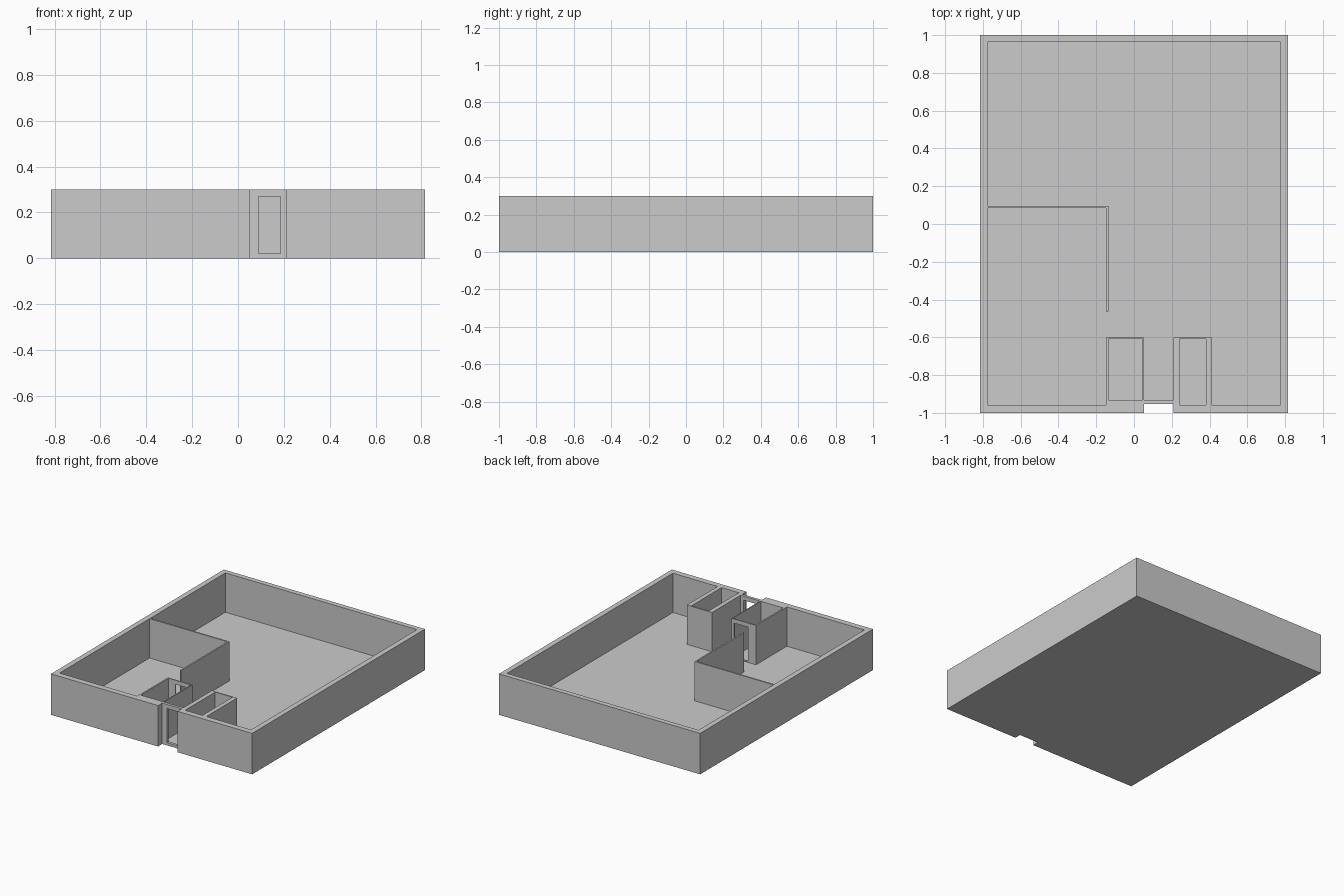
import bpy
import bmesh

if "Cube" in bpy.data.objects:
    bpy.data.objects.remove(bpy.data.objects["Cube"])

FLOOR, TOP = 0.012, 0.30
SILL, HEAD = 0.02, 0.27


def prism(name, outline, z0=FLOOR, z1=TOP):
    """Extrude a flat counter-clockwise outline from z0 up to z1."""
    bm = bmesh.new()
    face = bm.faces.new([bm.verts.new((x, y, z0)) for x, y in outline])
    ext = bmesh.ops.extrude_face_region(bm, geom=[face], use_keep_orig=True)
    for v in ext["geom"]:
        if isinstance(v, bmesh.types.BMVert):
            v.co.z = z1
    bmesh.ops.recalc_face_normals(bm, faces=bm.faces)
    mesh = bpy.data.meshes.new(name)
    bm.to_mesh(mesh)
    bm.free()
    obj = bpy.data.objects.new(name, mesh)
    bpy.context.collection.objects.link(obj)
    return obj


def block(name, x0, x1, y0, y1, z0=FLOOR, z1=TOP):
    return prism(name, [(x0, y0), (x1, y0), (x1, y1), (x0, y1)], z0, z1)


def door_wall(name, x0, x1, y0, y1, d0, d1, z0=FLOOR):
    """Wall along x with a doorway between d0 and d1."""
    block(name + "_left_post", x0, d0, y0, y1, z0)
    block(name + "_right_post", d1, x1, y0, y1, z0)
    block(name + "_lintel", d0, d1, y0, y1, HEAD, TOP)
    block(name + "_sill", d0, d1, y0, y1, z0, SILL)


# Floor slab with the entrance recess
prism("floor", [(-0.815, -1), (0.052, -1), (0.052, -0.952), (0.21, -0.952),
                (0.21, -1), (0.815, -1), (0.815, 1), (-0.815, 1)], 0, FLOOR)

# Outer wall, one loop running from one side of the entrance to the other
prism("outer_wall", [
    (0.052, -1), (0.052, -0.931), (-0.136, -0.931), (-0.136, -0.957),
    (-0.776, -0.957), (-0.776, 0.963), (0.776, 0.963), (0.776, -0.957),
    (0.21, -0.957), (0.21, -1), (0.815, -1), (0.815, 1), (-0.815, 1),
    (-0.815, -1)])

# Recessed entrance
door_wall("entrance", 0.052, 0.21, -0.952, -0.931, 0.09, 0.185)

# Large side room: L-shaped partition, then a gap, then the short stretch
prism("side_room_wall", [(-0.776, 0.085), (-0.147, 0.085), (-0.147, -0.463),
                         (-0.136, -0.463), (-0.136, 0.096), (-0.776, 0.096)])
block("side_room_front_wall", -0.147, -0.136, -0.957, -0.601)

# Small room beside the hall
door_wall("small_room", -0.136, 0.052, -0.609, -0.601, -0.08, 0.03)
block("hall_wall", 0.045, 0.052, -0.931, -0.609)

# Closet on the right of the hall
prism("closet_wall", [(0.21, -0.957), (0.242, -0.957), (0.242, -0.609),
                      (0.382, -0.609), (0.382, -0.957), (0.414, -0.957),
                      (0.414, -0.601), (0.21, -0.601)])
